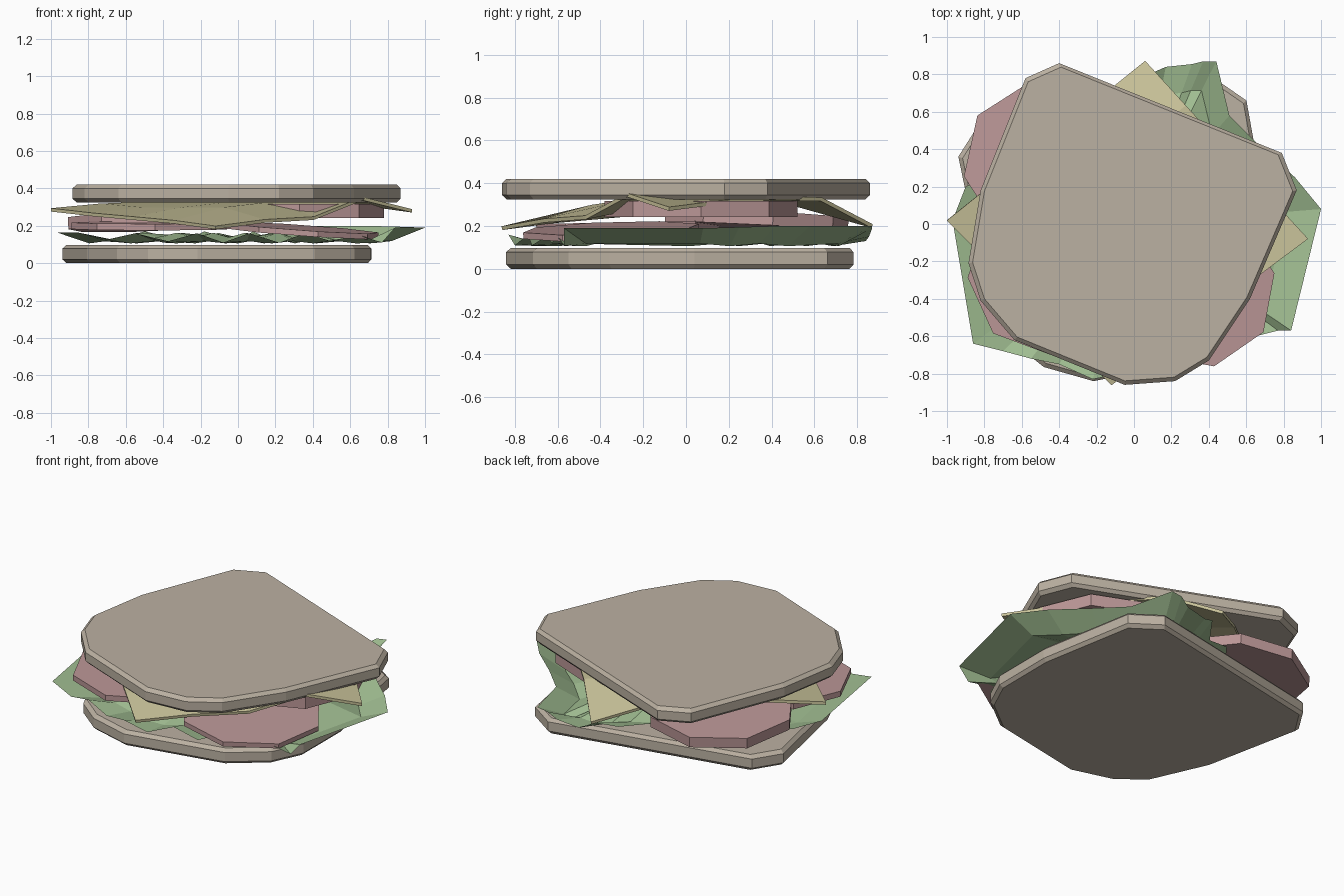
import bpy
from math import sin, cos, pi, radians
from mathutils import Matrix, Vector

if "Cube" in bpy.data.objects:
    bpy.data.objects.remove(bpy.data.objects["Cube"])


def material(name, rgb):
    m = bpy.data.materials.new(name)
    m.diffuse_color = (*rgb, 1)
    m.use_nodes = True
    m.node_tree.nodes["Principled BSDF"].inputs["Base Color"].default_value = m.diffuse_color
    return m


CRUST = material("bread", (0.50, 0.44, 0.36))
GREEN = material("lettuce", (0.36, 0.52, 0.29))
MEAT = material("meat", (0.50, 0.31, 0.31))
YELLOW = material("cheese", (0.58, 0.54, 0.32))


def add_mesh(name, verts, faces, mat):
    me = bpy.data.meshes.new(name)
    me.from_pydata(verts, [], faces)
    me.update()
    me.materials.append(mat)
    ob = bpy.data.objects.new(name, me)
    bpy.context.collection.objects.link(ob)
    return ob


def slab(name, outline, levels, mat, matrix=Matrix()):
    """Stack scaled copies of an outline (z, scale) and cap both ends."""
    n = len(outline)
    verts = [matrix @ Vector((x * s, y * s, z)) for z, s in levels for x, y in outline]
    faces = [tuple(range(n))[::-1], tuple(range(n * (len(levels) - 1), n * len(levels)))]
    for k in range(len(levels) - 1):
        for i in range(n):
            j = (i + 1) % n
            faces.append((k*n + i, k*n + j, k*n + n + j, k*n + n + i))
    return add_mesh(name, verts, faces, mat)


# Bread: one outline used twice, the lower slice turned
bread = [(0.87, 0.18), (0.79, 0.38), (-0.40, 0.86), (-0.58, 0.78),
         (-0.82, 0.18), (-0.885, -0.21), (-0.82, -0.41), (-0.64, -0.62),
         (-0.05, -0.86), (0.22, -0.84), (0.40, -0.73), (0.62, -0.40)]


def bread_levels(z0, z1):
    return [(z0, 0.975), (z0 + 0.02, 1), (z1 - 0.02, 1), (z1, 0.975)]


slab("top_bread", bread, bread_levels(0.325, 0.42), CRUST)
slab("bottom_bread", bread, bread_levels(0, 0.098), CRUST,
     Matrix.Translation((-0.025, 0.03, 0)) @ Matrix.Rotation(radians(33.5), 4, 'Z'))

# Meat: four overlapping octagonal slices, the outer ones drooping
octagon = [(cos(i * pi / 4), sin(i * pi / 4)) for i in range(8)]
slices = [  # x, y, z, radius, thickness, turn, tilt about x, tilt about y
    ("right_meat_slice", 0.33, 0.07, 0.28, 0.45, 0.075, 0, 0, 0),
    ("back_meat_slice", -0.48, 0.33, 0.225, 0.435, 0.065, 10, -3, -2),
    ("left_meat_slice", -0.46, -0.27, 0.20, 0.43, 0.035, 2, 1, 0),
    ("front_meat_slice", 0.34, -0.35, 0.175, 0.42, 0.03, 12, 2, 4)]
for name, x, y, z, r, t, turn, tx, ty in slices:
    mat = (Matrix.Translation((x, y, z)) @ Matrix.Rotation(radians(tx), 4, 'X')
           @ Matrix.Rotation(radians(ty), 4, 'Y') @ Matrix.Rotation(radians(turn), 4, 'Z'))
    slab(name, [(r * a, r * b) for a, b in octagon], [(-t/2, 1), (t/2, 1)], MEAT, mat)

# Cheese: a square draped over the filling, rows run front-right to back-left
corner, to_right, to_left = Vector((-0.12, -0.86)), Vector((1.05, 0.78)), Vector((-0.88, 0.88))
back = Vector((0.06, 0.87))
heights = [(.19, .225, .24, .345, .28),
           (.22, .29, .32, .325, .31),
           (.24, .29, .32, .325, .33),
           (.26, .29, .315, .325, .325),
           (.285, .31, .32, .30, .20)]
verts = []
for j, row in enumerate(heights):
    for i, z in enumerate(row):
        u, v = i / 4, j / 4
        p = corner + to_right * u + to_left * v
        p += (back - corner - to_right - to_left) * (u * v)
        verts.append((p.x, p.y, z))
faces = [(5*j + i, 5*j + i + 1, 5*j + i + 6, 5*j + i + 5) for j in range(4) for i in range(4)]
cheese = add_mesh("cheese", verts, faces, YELLOW)
sol = cheese.modifiers.new("thickness", 'SOLIDIFY')
sol.thickness = 0.018
sol.offset = 0

# Lettuce: ragged leaf with upturned rim, trough and raised middle
rim = [(1.0, .08, .19), (.86, .25, .195), (.67, .42, .2), (.51, .58, .2), (.44, .87, .2),
       (.37, .87, .19), (.31, .855, .15), (.17, .84, .13), (.08, .80, .17),
       (0, .68, .12), (-.18, .62, .17), (-.28, .48, .12), (-.50, .45, .17),
       (-.66, .30, .12), (-.90, .20, .165), (-.97, .02, .165), (-.86, -.64, .165),
       (-.70, -.68, .125), (-.55, -.72, .16), (-.40, -.75, .11), (-.22, -.83, .16),
       (-.08, -.80, .11), (.06, -.74, .16), (.22, -.72, .11), (.36, -.64, .16),
       (.49, -.63, .12), (.65, -.60, .15), (.77, -.57, .11), (.84, -.57, .19)]
n = len(rim)
verts = list(rim)
for s, base, wave in ((0.82, 0.112, 0.006), (0.6, 0.15, 0.012)):
    verts += [(x * s, y * s, base + wave * (-1) ** i) for i, (x, y, z) in enumerate(rim)]
verts.append((0, 0, 0.13))
faces = []
for i in range(n):
    j = (i + 1) % n
    for k in (0, n):
        faces.append((k + j, k + i, k + n + i, k + n + j))
    faces.append((2*n + j, 2*n + i, 3*n))
leaf = add_mesh("lettuce", verts, [f[::-1] for f in faces], GREEN)
